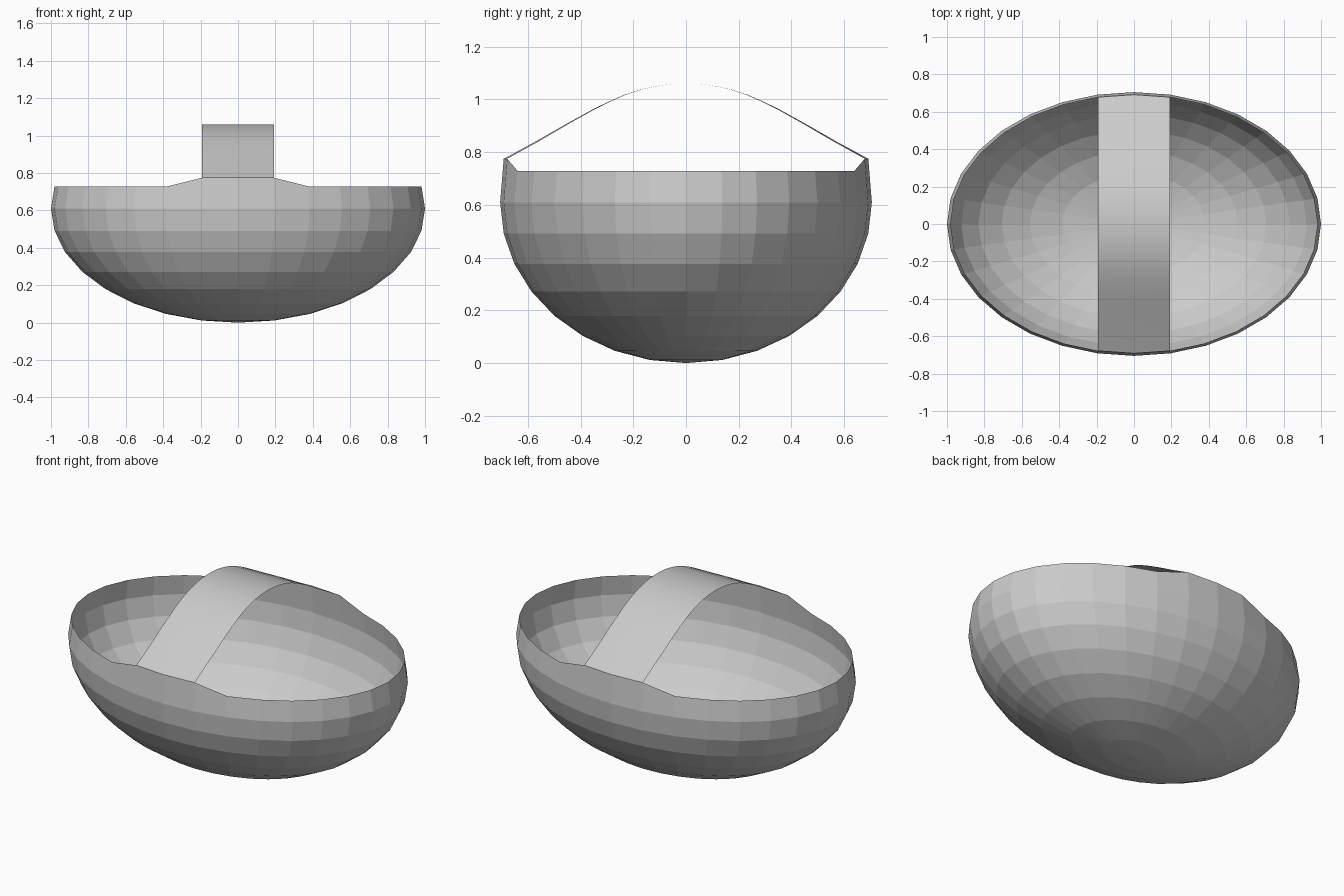
import bpy, bmesh
from mathutils import Matrix

if "Cube" in bpy.data.objects:
    bpy.data.objects.remove(bpy.data.objects["Cube"])

RX, RY, RZ = 1.0, 0.705, 0.61
RIM_Z = 0.775


def make_object(name, bm):
    mesh = bpy.data.meshes.new(name)
    bm.to_mesh(mesh)
    bm.free()
    obj = bpy.data.objects.new(name, mesh)
    bpy.context.collection.objects.link(obj)
    return obj


# Basket bowl: lower part of a flat-shaded ellipsoid, cut one ring above the equator
bm = bmesh.new()
bmesh.ops.create_uvsphere(bm, u_segments=32, v_segments=16, radius=1.0)
bmesh.ops.delete(bm, geom=[v for v in bm.verts if v.co.z > 0.25], context='VERTS')

# Raise the rim where the handle joins, noting the joints for the handle
joints = [v for v in bm.verts if v.co.z > 0.1 and abs(v.co.x) < 0.25]
bmesh.ops.transform(bm, matrix=Matrix.Translation((0, 0, RZ)) @ Matrix.Diagonal((RX, RY, RZ, 1)),
                    verts=bm.verts)
for v in joints:
    v.co.z = RIM_Z
columns = sorted((v.co.x, v.co.y) for v in joints if v.co.y > 0)
make_object("basket_bowl", bm)

# Handle: thin arched strip following one half profile, mirrored front to back
half = [(1.0, RIM_Z), (0.826, 0.84), (0.652, 0.909), (0.52, 0.959), (0.43, 0.99),
        (0.34, 1.017), (0.25, 1.037), (0.16, 1.051), (0.08, 1.058)]
profile = half + [(0, 1.06)] + [(-t, z) for t, z in reversed(half)]
bm = bmesh.new()
rows = [[bm.verts.new((x, t * y, z)) for x, y in columns] for t, z in profile]
for a, b in zip(rows, rows[1:]):
    for i in range(len(columns) - 1):
        bm.faces.new((a[i], b[i], b[i + 1], a[i + 1]))
for f in bm.faces:
    f.smooth = True
    f.normal_update()
    if f.normal.z < 0:
        f.normal_flip()
make_object("handle", bm)
